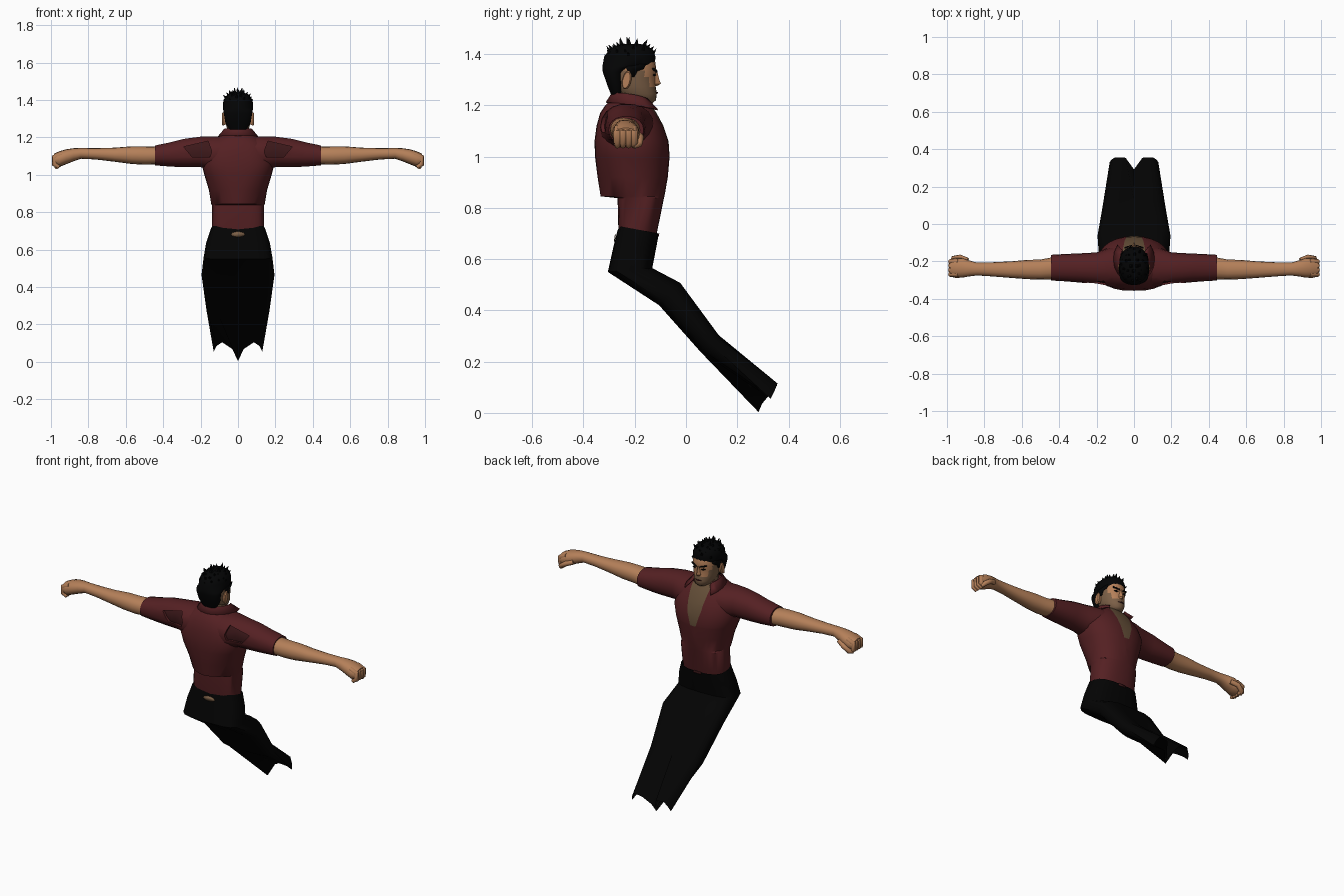
import bpy, bmesh, math, random
from mathutils import Vector

if "Cube" in bpy.data.objects:
    bpy.data.objects.remove(bpy.data.objects["Cube"])

random.seed(7)


def colour(name, r, g, b):
    m = bpy.data.materials.new(name)
    m.diffuse_color = (r, g, b, 1)
    m.use_nodes = True
    m.node_tree.nodes["Principled BSDF"].inputs["Base Color"].default_value = m.diffuse_color
    return m


RED = colour("dark red cloth", 0.090, 0.0145, 0.0165)
DEEP = colour("deep red cloth", 0.045, 0.009, 0.010)
SKIN = colour("tan skin", 0.46, 0.215, 0.10)
STUBBLE = colour("stubble skin", 0.20, 0.115, 0.062)
CHEST = colour("chest skin", 0.13, 0.078, 0.040)
BLACK = colour("black cloth", 0.0010, 0.0010, 0.0010)
HAIR = colour("black hair", 0.0010, 0.0012, 0.0014)


def finish(name, bm, mats, angle=40):
    bmesh.ops.recalc_face_normals(bm, faces=bm.faces[:])
    me = bpy.data.meshes.new(name)
    bm.to_mesh(me)
    bm.free()
    ob = bpy.data.objects.new(name, me)
    bpy.context.collection.objects.link(ob)
    for m in mats:
        me.materials.append(m)
    bpy.ops.object.select_all(action='DESELECT')
    ob.select_set(True)
    bpy.context.view_layer.objects.active = ob
    bpy.ops.object.shade_smooth_by_angle(angle=math.radians(angle))
    return ob


def skin_rings(bm, rings, closed=True, caps=True):
    rows = [[bm.verts.new(p) for p in r] for r in rings]
    n = len(rows[0])
    for a, b in zip(rows, rows[1:]):
        for i in range(n if closed else n - 1):
            j = (i + 1) % n
            bm.faces.new((a[i], a[j], b[j], b[i]))
    if caps:
        bm.faces.new(rows[0])
        bm.faces.new(rows[-1])


def oval(n, power=2.0, back=None):
    """Unit superellipse, the back half may have its own squareness."""
    out = []
    for i in range(n):
        c, s = math.cos(math.tau * i / n), math.sin(math.tau * i / n)
        p = back if back and s < 0 else power
        out.append((math.copysign(abs(c) ** (2 / p), c), math.copysign(abs(s) ** (2 / p), s)))
    return out


def upright(rows, n, power=2.0):
    """Rings across z, each row is (z, back y, front y, half width, optional back squareness)."""
    return [[(w * c, (y0 + y1) / 2 + (y1 - y0) / 2 * s, z) for c, s in oval(n, power, *bp)]
            for z, y0, y1, w, *bp in rows]


def sideways(rows, n, side):
    """Rings along x, each row is (x, y0, y1, z0, z1)."""
    return [[(side * x, (y0 + y1) / 2 + (y1 - y0) / 2 * c, (z0 + z1) / 2 + (z1 - z0) / 2 * s)
             for c, s in oval(n, 2.2)] for x, y0, y1, z0, z1 in rows]


def paint_polygon(bm, corners, keep):
    """Cut a convex x-z outline into the faces chosen by keep and give it material 1."""
    mid = sum((Vector(c) for c in corners), Vector((0, 0))) / len(corners)
    planes = []
    for (x0, z0), (x1, z1) in zip(corners, corners[1:] + corners[:1]):
        p, n = Vector((x0, z0)), Vector((z1 - z0, x0 - x1))
        planes.append((p, n if n.dot(mid - p) > 0 else -n))
    for p, n in planes:
        faces = [f for f in bm.faces if keep(f.calc_center_median())]
        geom = list({e for f in faces for e in list(f.verts) + list(f.edges)}) + faces
        bmesh.ops.bisect_plane(bm, geom=geom, dist=1e-5, plane_co=(p.x, 0, p.y), plane_no=(n.x, 0, n.y))
    for f in bm.faces:
        c = f.calc_center_median()
        if keep(c) and all(n.dot(Vector((c.x, c.z)) - p) > 0 for p, n in planes):
            f.material_index = 1


def plate(name, pts, mat, thick=0.006):
    bm = bmesh.new()
    bm.faces.new([bm.verts.new(p) for p in pts])
    ob = finish(name, bm, [mat])
    mod = ob.modifiers.new("thickness", 'SOLIDIFY')
    mod.thickness, mod.offset = thick, 0
    return ob


# Shirt body, with the back hanging over the waist and an open V at the chest
bm = bmesh.new()
skin_rings(bm, upright([
    (0.68, -.258, -.118, .135, 3.6), (0.72, -.264, -.11, .14, 3.6), (0.838, -.267, -.086, .14, 3.6),
    (0.845, -.333, -.084, .143, 1.7), (0.92, -.345, -.071, .156, 2.0), (1.0, -.355, -.064, .18, 2.5),
    (1.06, -.357, -.068, .195, 2.7), (1.12, -.349, -.088, .178, 2.7), (1.17, -.335, -.115, .15, 2.6),
    (1.20, -.315, -.135, .11), (1.225, -.29, -.155, .065)], 28, 2.3))
paint_polygon(bm, [(-.018, .99), (.018, .99), (.045, 1.08), (.065, 1.23), (-.065, 1.23), (-.045, 1.08)],
              lambda c: c.y > -.19 and c.z > .95)
finish("shirt_body", bm, [RED, CHEST])

# Trousers: one shell with a shallow seam between the legs and zigzag open hems
bm = bmesh.new()
rings = []
for back, front, w, groove in [((-.268, .73), (-.106, .70), .144, 0),
                               ((-.285, .64), (-.118, .635), .170, 0),
                               ((-.305, .55), (-.13, .565), .184, .01),
                               ((-.105, .42), (-.02, .51), .195, .03),
                               ((.055, .24), (.13, .305), .168, .06)]:
    b, f = Vector((0, *back)), Vector((0, *front))
    ring = []
    for i, (c, s) in enumerate(oval(16, 2.6, 3.8)):
        t = (1 + s) / 2 - (groove if i == 4 else 0)
        dip = {12: .022, 11: .012, 13: .012}.get(i, 0) if not rings else 0
        ring.append(b.lerp(f, t) + Vector((w * c, 0, -dip)))
    rings.append(ring)
hem = {0: (.13, .33, .055), 1: (.12, .345, .085), 2: (.10, .357, .115), 3: (.045, .354, .105),
       4: (0, .292, .03), 12: (0, .283, .003), 13: (.03, .31, .068), 14: (.085, .27, .105),
       15: (.115, .30, .085)}
for i in list(hem):
    x, y, z = hem[i]
    hem[(8 - i) % 16] = (-x, y, z)
rings.append([hem[i] for i in range(16)])
skin_rings(bm, rings, caps=False)
for v in bm.verts:
    v.co.z = max(v.co.z, 0)
finish("trousers", bm, [BLACK], 50)

# Bare patch at the back of the waist, small clasp in front
plate("waist_patch", [(.038 * math.cos(a * math.pi / 5), -.2775 + .002 * math.sin(a * math.pi / 5),
                       .682 + .014 * math.sin(a * math.pi / 5)) for a in range(10)], STUBBLE, .004)
plate("waist_clasp", [(-.025, -.107, .70), (.025, -.107, .70), (.025, -.109, .688), (-.025, -.109, .688)], DEEP)

# Sleeves with recessed dark back openings, arms and fists on both sides
for side, tag in ((1, "right"), (-1, "left")):
    bm = bmesh.new()
    skin_rings(bm, sideways([
        (.06, -.335, -.12, 1.03, 1.205), (.13, -.335, -.125, 1.02, 1.207), (.20, -.322, -.152, 1.04, 1.205),
        (.29, -.313, -.157, 1.04, 1.193), (.36, -.307, -.16, 1.043, 1.175),
        (.445, -.302, -.165, 1.05, 1.157)], 18, side))
    paint_polygon(bm, [(side * x, z) for x, z in ((.29, 1.15), (.16, 1.18), (.14, 1.125), (.15, 1.095), (.245, 1.095))],
                  lambda c: c.y < -.24)
    pocket = [f for f in bm.faces if f.material_index == 1]
    new = bmesh.ops.extrude_face_region(bm, geom=pocket)["geom"]
    bmesh.ops.translate(bm, vec=(0, .014, 0), verts=[v for v in new if isinstance(v, bmesh.types.BMVert)])
    bmesh.ops.delete(bm, geom=[f for f in pocket if f.is_valid], context='FACES_ONLY')
    finish("sleeve_" + tag, bm, [RED, DEEP], 60)

    bm = bmesh.new()
    skin_rings(bm, sideways([
        (.42, -.295, -.175, 1.056, 1.15), (.50, -.297, -.19, 1.054, 1.152), (.57, -.295, -.192, 1.058, 1.152),
        (.66, -.288, -.20, 1.070, 1.145), (.76, -.28, -.205, 1.082, 1.142), (.84, -.275, -.207, 1.086, 1.143),
        (.88, -.28, -.195, 1.072, 1.142), (.92, -.287, -.182, 1.056, 1.136), (.955, -.288, -.182, 1.042, 1.126),
        (.985, -.28, -.19, 1.05, 1.112)], 16, side))
    finish("arm_" + tag, bm, [SKIN], 60)

    bm = bmesh.new()
    paths = [[(.94, y, 1.110), (.982, y, 1.094), (.980, y, 1.056), (.957, y, 1.041)]
             for y in (-.268, -.246, -.224, -.202)]
    paths.append([(.89, -.195, 1.09), (.93, -.178, 1.075), (.965, -.184, 1.05), (.972, -.205, 1.041)])
    for path in paths:
        pts = [Vector((side * x, y, z)) for x, y, z in path]
        tube = []
        for i, p in enumerate(pts):
            d = (pts[min(i + 1, 3)] - pts[max(i - 1, 0)]).normalized()
            u = d.cross(Vector((0, 1, 0))).normalized()
            v = d.cross(u)
            tube.append([p + (u * c + v * s) * (.0145 if i < 3 else .011) for c, s in oval(8)])
        skin_rings(bm, tube)
    finish("fingers_" + tag, bm, [SKIN], 60)

# Collar: standing band folded outward, spreading to two points in front
bm = bmesh.new()
rows = [[], [], []]
for i in range(15):
    k = (i - 7) / 7
    a = math.radians(140) * k
    e = abs(k) ** 3
    for row, r, z in ((0, .072, 1.195), (1, .074 + .01 * e, 1.25 - .022 * e), (2, .098 + .04 * e, 1.212 - .027 * e)):
        rows[row].append((r * math.sin(a), -.215 - r * math.cos(a), z))
skin_rings(bm, rows, closed=False, caps=False)
ob = finish("collar", bm, [RED])
ob.modifiers.new("thickness", 'SOLIDIFY').thickness = .006

# Neck
bm = bmesh.new()
skin_rings(bm, upright([(1.14, -.29, -.15, .06), (1.21, -.275, -.155, .054), (1.27, -.27, -.15, .052)], 16))
finish("neck", bm, [STUBBLE], 60)

# Head with stubbled jaw and cheeks
bm = bmesh.new()
skin_rings(bm, upright([
    (1.208, -.19, -.132, .025), (1.22, -.23, -.117, .043), (1.245, -.265, -.114, .058),
    (1.272, -.285, -.118, .065), (1.288, -.293, -.119, .068), (1.31, -.30, -.120, .071),
    (1.335, -.30, -.115, .073), (1.37, -.30, -.12, .073), (1.41, -.28, -.14, .06)], 24, 2.1))
for f in bm.faces:
    c = f.calc_center_median()
    f.material_index = int(c.z < 1.272 or (c.z < 1.335 and abs(c.x) > .045 + (c.z - 1.28) * .35))
finish("head", bm, [SKIN, STUBBLE], 60)

# Nose
bm = bmesh.new()
skin_rings(bm, [[(-w, -.125, z), (0, y, z), (w, -.125, z)] for z, y, w in
                ((1.276, -.112, .016), (1.284, -.098, .017), (1.30, -.104, .012), (1.335, -.113, .008))])
finish("nose", bm, [SKIN])

# Mouth, brows, eyes, ears and temple hair
plate("mouth", [(-.022, -.119, 1.250), (0, -.113, 1.253), (.022, -.119, 1.250), (0, -.113, 1.246)], DEEP)
for side, tag in ((1, "right"), (-1, "left")):
    plate("brow_" + tag, [(side * x, y, z) for x, y, z in
          ((.011, -.115, 1.328), (.048, -.127, 1.338), (.05, -.128, 1.345), (.011, -.115, 1.335))], HAIR, .008)
    plate("eye_" + tag, [(side * x, y, z) for x, y, z in
          ((.018, -.119, 1.318), (.032, -.122, 1.314), (.043, -.127, 1.319), (.032, -.122, 1.323))], HAIR, .006)
    bm = bmesh.new()
    skin_rings(bm, [[(side * x, -.228 - .3 * (x - .07) + ry * c + .006 * s, 1.298 + rz * s) for c, s in oval(10)]
                    for x, ry, rz in ((.062, .012, .028), (.080, .018, .037), (.086, .014, .032))])
    finish("ear_" + tag, bm, [SKIN])
    plate("temple_" + tag, [(side * x, y, z) for x, y, z in
          ((.073, -.24, 1.36), (.066, -.155, 1.36), (.067, -.165, 1.342), (.073, -.19, 1.333),
           (.074, -.202, 1.31), (.074, -.215, 1.31))], HAIR, .009)

# Hair: rear mass and crown in one shell
bm = bmesh.new()
skin_rings(bm, upright([
    (1.24, -.292, -.245, .045), (1.28, -.308, -.24, .068), (1.33, -.325, -.235, .076),
    (1.347, -.327, -.20, .079), (1.358, -.326, -.121, .079), (1.39, -.32, -.118, .079),
    (1.415, -.302, -.127, .070), (1.433, -.275, -.15, .05), (1.44, -.24, -.18, .025)], 22, 2.1))
finish("hair", bm, [HAIR])

# Spiky tufts over the crown
bm = bmesh.new()
centre = Vector((0, -.217, 1.345))
for i in range(40):
    a, h = i * 2.4, .35 + .63 * i / 39
    r = math.sqrt(1 - h * h)
    d = Vector((math.cos(a) * r, math.sin(a) * r, h))
    base = centre + Vector((d.x * .074, d.y * .098, d.z * .088))
    lean = Vector((random.uniform(-.6, .6), random.uniform(-.5, .5), .8))
    tip = base + (d * .7 + lean).normalized() * random.uniform(.024, .042)
    u = d.orthogonal().normalized()
    v = d.cross(u)
    ring = [bm.verts.new(base - d * .012 + (u * c + v * s) * .02) for c, s in oval(4)]
    top = bm.verts.new(tip)
    for j in range(4):
        bm.faces.new((ring[j], ring[(j + 1) % 4], top))
finish("hair_tufts", bm, [HAIR], 10)
